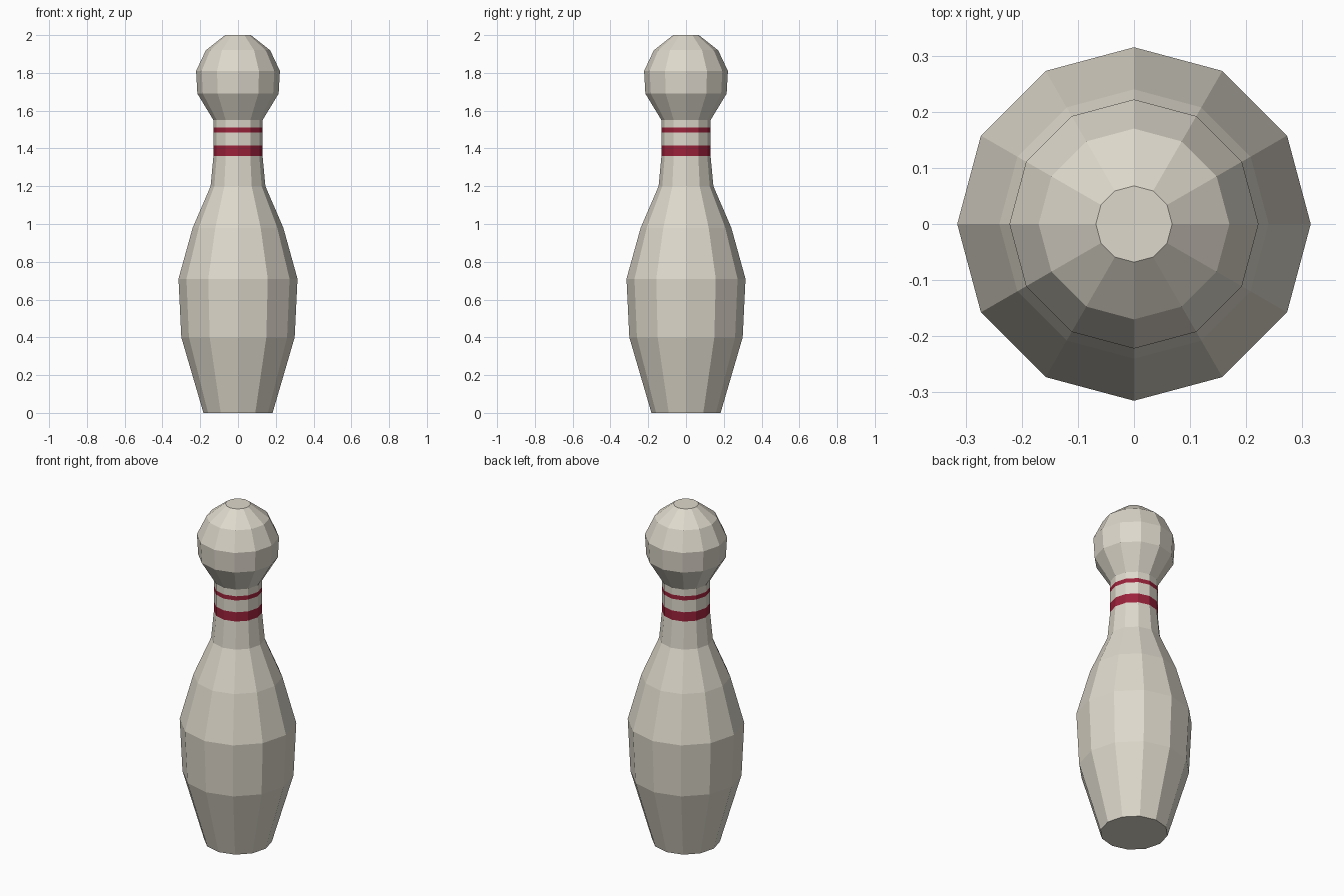
import bpy, bmesh, math

if "Cube" in bpy.data.objects:
    bpy.data.objects.remove(bpy.data.objects["Cube"])

SIDES = 12

def material(name, rgb):
    m = bpy.data.materials.new(name)
    m.diffuse_color = (*rgb, 1.0)
    m.use_nodes = True
    m.node_tree.nodes["Principled BSDF"].inputs["Base Color"].default_value = m.diffuse_color
    return m

cream = material("cream", (0.73, 0.69, 0.60))
red = material("dark red", (0.33, 0.016, 0.043))

# Pin profile from base to crown: (radius, height)
profile = [
    (0.183, 0.0), (0.30, 0.40), (0.315, 0.71), (0.24, 0.98), (0.145, 1.20),
    (0.13, 1.36), (0.13, 1.415), (0.13, 1.485), (0.13, 1.51), (0.13, 1.55),
    (0.215, 1.69), (0.222, 1.81), (0.17, 1.92), (0.068, 2.0),
]
# Height ranges of the painted neck stripes
stripes = [(1.36, 1.415), (1.485, 1.51)]

# Revolve the profile into a faceted body with capped ends
bm = bmesh.new()
rings = []
for r, z in profile:
    angles = [2 * math.pi * i / SIDES for i in range(SIDES)]
    rings.append([bm.verts.new((r * math.cos(a), r * math.sin(a), z)) for a in angles])

for low, high in zip(rings, rings[1:]):
    for i in range(SIDES):
        j = (i + 1) % SIDES
        bm.faces.new((low[i], low[j], high[j], high[i]))
bm.faces.new(list(reversed(rings[0])))
bm.faces.new(rings[-1])

# Stripe faces are picked by height
for f in bm.faces:
    z = f.calc_center_median().z
    f.material_index = int(any(a < z < b for a, b in stripes))

mesh = bpy.data.meshes.new("bowling_pin")
bm.to_mesh(mesh)
bm.free()
mesh.materials.append(cream)
mesh.materials.append(red)
pin = bpy.data.objects.new("bowling_pin", mesh)
bpy.context.collection.objects.link(pin)
